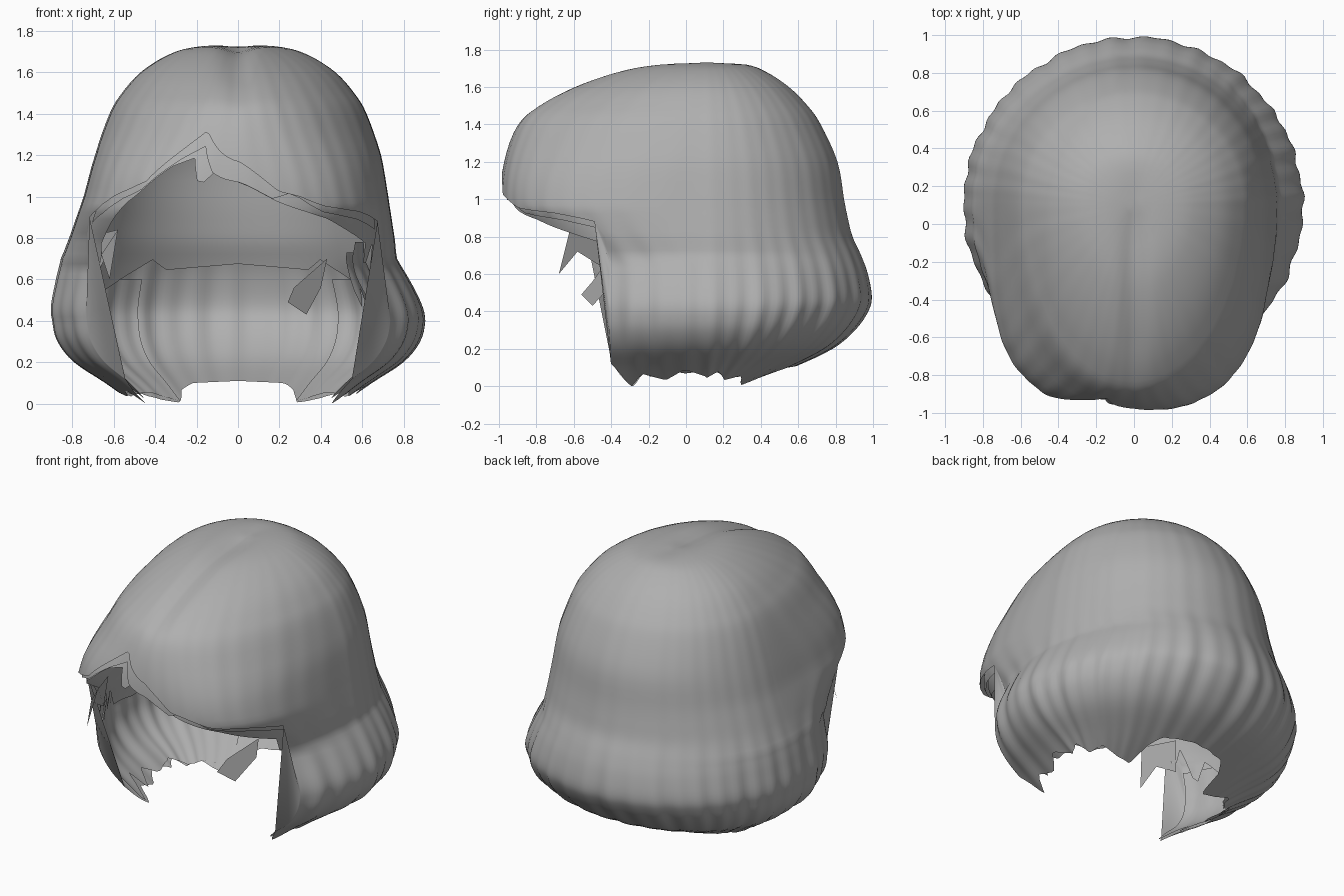
import bpy, bmesh, math

if "Cube" in bpy.data.objects:
    bpy.data.objects.remove(bpy.data.objects["Cube"])

# Hair body profile from crown to hem: z, half width, front reach, back reach
PROFILE = [(1.74, 0, 0, 0), (1.72, .22, .30, .22), (1.68, .345, .50, .33),
           (1.60, .47, .72, .45), (1.50, .56, .90, .55), (1.40, .62, 1.0, .62),
           (1.20, .69, 1.07, .71), (1.0, .735, 1.09, .745), (.90, .76, 1.05, .765),
           (.80, .785, .98, .79), (.70, .81, .92, .835), (.60, .85, .89, .87),
           (.48, .89, .89, .89), (.40, .895, .89, .87), (.30, .87, .89, .80),
           (.20, .79, .88, .68), (.10, .64, .87, .47), (0, .50, .85, .22)]
CY = .1   # y of the crown
# Corner fullness of the fringe by height, left and right
FULL_L = [(.65, 2), (.8, 2.5), (.95, 3.4), (1.1, 3.2), (1.3, 2.4), (1.5, 2.0), (1.6, 1.9)]
FULL_R = [(.65, 2), (.8, 2.4), (.95, 2.75), (1.1, 2.6), (1.3, 2.2), (1.5, 1.95), (1.6, 1.9)]
# The left side flares a little higher than the right
FLARE = [(.4, 0), (.55, .02), (.7, .045), (.8, .03), (1.0, .01), (1.2, 0)]

# Hem heights by angle in degrees (0 is the front, positive is +x)
BACK_HEM = [(55, .12), (59, .06), (63, 0), (67, .07), (76, .04), (83, .09), (92, .05),
            (100, .08), (110, .04), (122, .06), (134, .03), (146, .01), (153, .07),
            (160, .10), (180, .11)]
FRONT_HEM = [(-54.5, .90), (-48, .97), (-40, 1.02), (-27, 1.08), (-10, 1.31), (0, 1.17),
             (10, 1.03), (27, .96), (43, .93), (54.5, .88)]
OUTER_HEM = [(-a, z) for a, z in reversed(BACK_HEM)] + FRONT_HEM + BACK_HEM
CAP_SIDE = [(50, .80), (53, .66), (56, .80), (61, .52), (66, .66), (76, .50), (92, .46),
            (112, .50), (128, .56), (148, .72), (154, .67), (180, .70)]
CAP_HEM = [(-a, z) for a, z in reversed(CAP_SIDE)] + [
    (-40, .98), (-20, 1.17), (-12, 1.21), (-7, 1.08), (-4, 1.14), (10, 1.0), (30, .92)] + CAP_SIDE
UNDER_HEM = [(-55, .88), (-43, .98), (-30, 1.05), (-16, 1.19), (-9, 1.25), (-4, 1.13),
             (8, 1.0), (14, 1.03), (27, .94), (43, .90), (55, .85)]
LINING_HEM = [(56, .15), (60, .02), (65, .14), (69, .05), (75, .12), (82, .07),
              (95, .09), (110, .05), (130, .06), (146, .02)]
EDGE_SHIFT = [(.6, 0), (.7, 2), (.8, 6), (.9, 7), (1.0, 3), (1.1, 0)]


def lerp_table(table, a):
    if a <= table[0][0]:
        return table[0][1]
    for (a0, v0), (a1, v1) in zip(table, table[1:]):
        if a <= a1:
            return v0 + (v1 - v0) * (a - a0) / (a1 - a0)
    return table[-1][1]


def clamp(v):
    return max(0, min(1, v))


def profile(u):
    """Smooth curve through the profile rows."""
    n = len(PROFILE) - 1
    i = min(int(u), n - 1)
    t = u - i
    p = [PROFILE[max(0, min(n, k))] for k in (i - 1, i, i + 1, i + 2)]
    return [.5 * (2 * b + (c - a) * t + (2 * a - 5 * b + 4 * c - d) * t * t
                  + (3 * b - a - 3 * c + d) * t ** 3) for a, b, c, d in zip(*p)]


def index_of(z):
    for i in range(len(PROFILE) - 1):
        z0, z1 = PROFILE[i][0], PROFILE[i + 1][0]
        if z >= z1:
            return i + (z0 - z) / (z0 - z1)
    return len(PROFILE) - 1


def point(deg, u, scale, drop, waves):
    z, w, rf, rb = profile(u)
    # pull the front edge of the side hair back where the fringe ends
    shift = lerp_table(EDGE_SHIFT, z) * math.exp(-((abs(deg) - 55) / 16) ** 2)
    a = math.radians(deg + math.copysign(shift, deg))
    s, c = math.sin(a), math.cos(a)
    n = lerp_table(FULL_L if s < 0 else FULL_R, z) if c > 0 else 2
    w -= math.copysign(lerp_table(FLARE, z), s) * min(1, s * s * 1.2)
    x = w * math.copysign(abs(s) ** (2 / n), s)
    y = -(rf if c > 0 else rb) * math.copysign(abs(c) ** (2 / n), c)
    # soft strands that deepen towards the hem
    amp = waves * (.002 + .009 * clamp((.85 - z) / .5))
    wave = (math.sin(41 * a + 2 * math.sin(3 * a)) + .8 * math.sin(23 * a + 1.3)
            + .5 * math.sin(13 * a + .4)) / 1.6
    k = scale * (1 + amp * wave)
    x, y = x * k, y * k + CY
    # centre parting
    z -= drop + .03 * math.exp(-(x / .07) ** 2) * clamp((.3 - y) / .3) * clamp((z - 1.3) / .3)
    return x, y, max(z, 0)


hair = bpy.data.materials.new("hair grey")
hair.diffuse_color = (.43, .43, .43, 1)
hair.use_nodes = True
hair.node_tree.nodes["Principled BSDF"].inputs["Base Color"].default_value = hair.diffuse_color


def add_mesh(name, verts, faces):
    me = bpy.data.meshes.new(name)
    me.from_pydata(verts, [], faces)
    bm = bmesh.new()
    bm.from_mesh(me)
    bmesh.ops.remove_doubles(bm, verts=bm.verts, dist=1e-5)
    for f in bm.faces:
        f.smooth = True
    bm.to_mesh(me)
    bm.free()
    me.materials.append(hair)
    bpy.context.collection.objects.link(bpy.data.objects.new(name, me))


def sheet(name, hem, angles, rows, scale=1.0, drop=0.0, top=0.0, closed=False, waves=1):
    """Hang a sheet of hair from profile row 'top', trimmed along the hem."""
    verts, faces = [], []
    last = max(index_of(z) for _, z in hem)
    n = len(angles)
    ends = [index_of(lerp_table(hem, d)) for d in angles]
    us = [top + (last - top) * r / rows for r in range(rows + 1)]
    for d, end in zip(angles, ends):
        verts += [point(d, min(u, end), scale, drop, waves) for u in us]
    for i in range(n if closed else n - 1):
        j = (i + 1) % n
        for r in range(rows):
            if us[r] >= max(ends[i], ends[j]):
                break
            a, b = i * (rows + 1) + r, j * (rows + 1) + r
            q = [a, b, b + 1, a + 1]
            if us[r] >= ends[i]:
                q.remove(a + 1)
            if us[r] >= ends[j]:
                q.remove(b + 1)
            if r == 0 and top == 0:
                q.remove(b)
            faces.append(q)
    add_mesh(name, verts, faces)


def span(a, b, step):
    n = round((b - a) / step)
    return [a + (b - a) * i / n for i in range(n + 1)]


# Outer bob, with narrow columns where the fringe meets the side hair
around = sorted(set(span(-180, 178.5, 1.5) + [-55, -54.5, -.3, .3, 54.5, 55]))
sheet("outer_hair", OUTER_HEM, around, 68, closed=True)

# Scalp cap inside the bob
sheet("inner_cap", CAP_HEM, span(-180, 178, 2), 36, scale=.95, drop=.025, closed=True, waves=0)

# Layer beneath the fringe
sheet("under_fringe", UNDER_HEM, span(-55, 55, 1), 16, scale=.975, drop=.01, top=5)

# Inner lining of the side hair, both sides
for side, label in ((-1, "left"), (1, "right")):
    hem = sorted((side * a, z) for a, z in LINING_HEM)
    angles = sorted(side * a for a in span(56, 146, 1.5))
    sheet(f"{label}_side_lining", hem, angles, 24, scale=.965, top=11)

# Crumpled curl tucked inside the right side
curl_hem = [(58, .62), (62, .47), (66, .56), (70, .45), (76, .52)]
for k in range(2):
    sheet(f"right_tucked_curl_{k + 1}", curl_hem, span(58 + 2 * k, 76, 1), 10,
          scale=.82 - .06 * k, top=9.2 + .5 * k)

# Loose points of the cap that show below the fringe
add_mesh("right_loose_point", [(.43, -.40, .70), (.27, -.50, .56), (.24, -.56, .49),
                               (.33, -.50, .43), (.40, -.38, .56)], [(0, 1, 2, 3, 4)])
add_mesh("left_loose_point", [(-.66, -.40, .82), (-.58, -.62, .84), (-.62, -.68, .60),
                              (-.66, -.58, .72), (-.68, -.42, .62)], [(0, 1, 2, 3, 4)])
